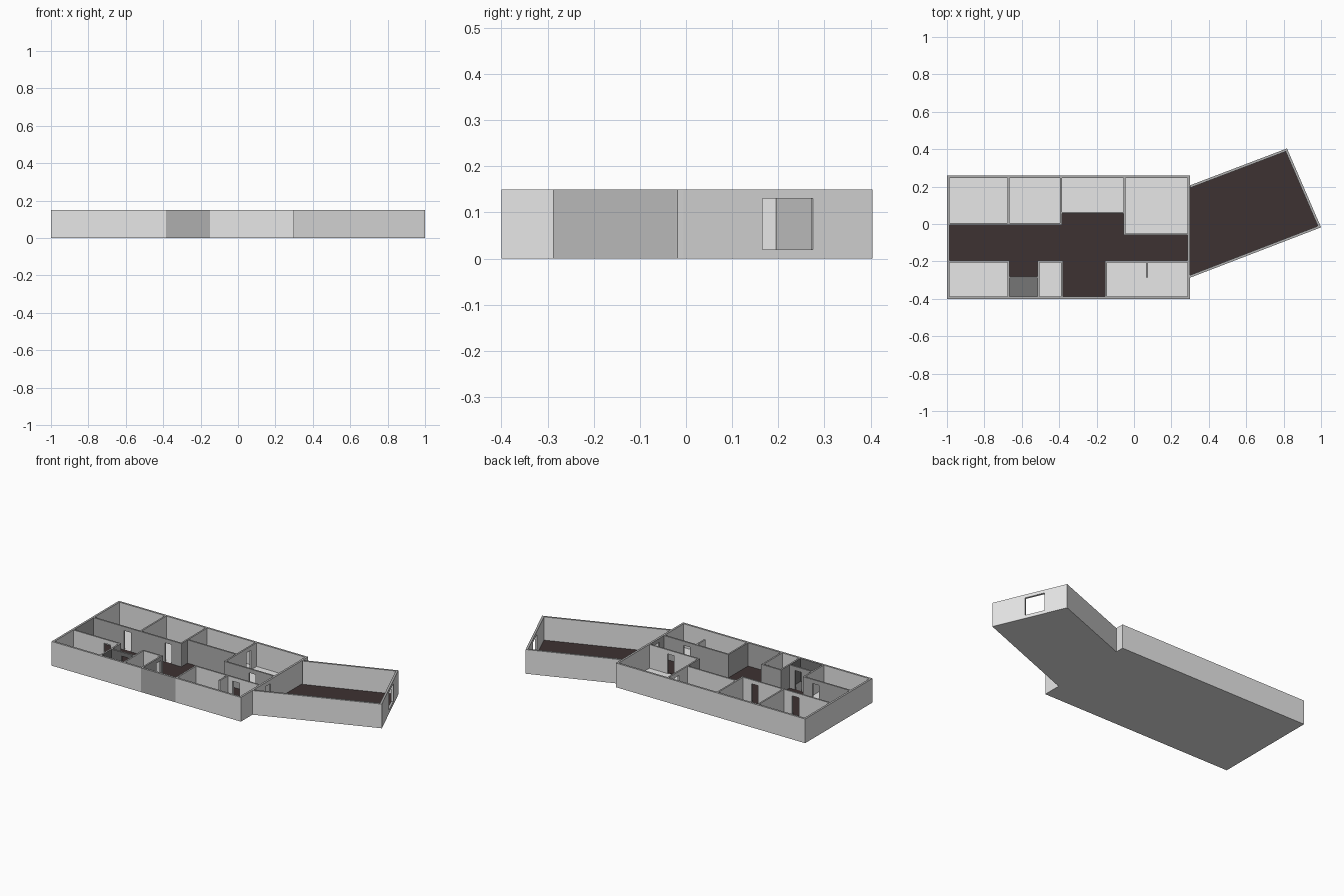
import bpy, bmesh, math
from mathutils import Vector, Matrix

cube = bpy.data.objects.get("Cube")
if cube:
    bpy.data.objects.remove(cube)

HEIGHT = 0.15
THICK = 0.013      # outer walls
THIN = 0.010       # partitions
DOOR = 0.045       # door width
DOOR_TOP = 0.125
FLOOR = 0.003


def material(name, r, g, b):
    m = bpy.data.materials.new(name)
    m.use_nodes = True
    m.diffuse_color = (r, g, b, 1)
    m.node_tree.nodes["Principled BSDF"].inputs["Base Color"].default_value = (r, g, b, 1)
    return m


MATS = [material("light_plaster", 0.8, 0.8, 0.8),
        material("mid_grey_plaster", 0.43, 0.43, 0.43),
        material("shaft_grey", 0.18, 0.18, 0.18),
        material("dark_carpet", 0.048, 0.032, 0.032)]
LIGHT, MID, SHAFT, CARPET = range(4)

# Floor areas of the corridor, and of the service shaft: x0, x1, y0, y1
HALL = {"corridor": (-1, -0.05, -0.2, 0), "corridor_east": (-0.05, 0.3, -0.2, -0.055),
        "lobby": (-0.39, -0.05, 0, 0.06), "alcove": (-0.67, -0.51, -0.285, -0.2),
        "entrance": (-0.385, -0.15, -0.395, -0.2)}
SHAFT_AREA = (-0.67, -0.51, -0.395, -0.285)
ENTRANCE_FRONT = (-0.385, -0.15, -0.43, -0.4)


def inside(p, r):
    return r[0] < p.x < r[1] and r[2] < p.y < r[3]


def wall_colour(face):
    """Paint a wall face after the space that it looks into."""
    if face.normal.z > 0.5:
        return MID
    if face.normal.z < -0.5:
        return LIGHT
    p = face.calc_center_median() + face.normal * 0.01
    if inside(p, SHAFT_AREA):
        return SHAFT
    if inside(p, ENTRANCE_FRONT) or any(inside(p, r) for r in HALL.values()):
        return MID
    return LIGHT


def finish(name, bm):
    mesh = bpy.data.meshes.new(name)
    bm.to_mesh(mesh)
    bm.free()
    for m in MATS:
        mesh.materials.append(m)
    ob = bpy.data.objects.new(name, mesh)
    bpy.context.collection.objects.link(ob)
    return ob


def add_box(bm, x0, x1, y0, y1, z0, z1):
    size = Matrix.Diagonal((x1 - x0, y1 - y0, z1 - z0, 1))
    centre = Vector((x0 + x1, y0 + y1, z0 + z1)) / 2
    bmesh.ops.create_cube(bm, size=1, matrix=Matrix.Translation(centre) @ size)


def wall(name, a, b, thick=THIN, shift=0, openings=(), splits=()):
    """Wall from a to b; openings are (start, end, bottom, top) along it."""
    a, b = Vector(a), Vector(b)
    d = b - a
    y0, y1 = shift - thick / 2, shift + thick / 2
    bm = bmesh.new()
    at = 0
    for s, e, low, high in sorted(openings):
        add_box(bm, at, s, y0, y1, 0, HEIGHT)
        add_box(bm, s, e, y0, y1, high, HEIGHT)
        if low > 0:
            add_box(bm, s, e, y0, y1, 0, low)
        at = e
    add_box(bm, at, d.length, y0, y1, 0, HEIGHT)
    for s in splits:
        bmesh.ops.bisect_plane(bm, geom=bm.verts[:] + bm.edges[:] + bm.faces[:],
                               plane_co=(s, 0, 0), plane_no=(1, 0, 0))
    bm.transform(Matrix.Translation((a.x, a.y, 0)) @ Matrix.Rotation(math.atan2(d.y, d.x), 4, 'Z'))
    bm.normal_update()
    for f in bm.faces:
        f.material_index = wall_colour(f)
    return finish(name, bm)


def doors_at(start, centres):
    return [(c - start - DOOR / 2, c - start + DOOR / 2, 0, DOOR_TOP) for c in centres]


def wall_x(name, y, x0, x1, doors=(), splits=(), thick=THIN):
    wall(name, (x0, y), (x1, y), thick, 0, doors_at(x0, doors), [s - x0 for s in splits])


def wall_y(name, x, y0, y1, doors=(), splits=(), thick=THIN):
    wall(name, (x, y0), (x, y1), thick, 0, doors_at(y0, doors), [s - y0 for s in splits])


def plate(name, points, z0, z1, colour):
    bm = bmesh.new()
    face = bm.faces.new([bm.verts.new((x, y, z0)) for x, y in points])
    new = bmesh.ops.extrude_face_region(bm, geom=[face])["geom"]
    bmesh.ops.translate(bm, verts=[v for v in new if isinstance(v, bmesh.types.BMVert)],
                        vec=(0, 0, z1 - z0))
    bmesh.ops.recalc_face_normals(bm, faces=bm.faces[:])
    for f in bm.faces:
        f.material_index = colour
    finish(name, bm)


def corners(x0, x1, y0, y1):
    return [(x0, y0), (x1, y0), (x1, y1), (x0, y1)]


# Floors
h = THICK / 2
WING = [(0.3, -0.287), (1.0, -0.018), (0.818, 0.404), (0.3, 0.207)]
wing_floor = [(0.298, -0.28), (0.993, -0.016), (0.815, 0.397), (0.298, 0.2)]
plate("main_floor", corners(-0.998, 0.298, -0.398, 0.258), 0, FLOOR, LIGHT)
plate("wing_base", wing_floor, 0, FLOOR, LIGHT)
plate("wing_carpet", wing_floor, FLOOR, 2 * FLOOR, CARPET)
for part, area in HALL.items():
    x0, x1, y0, y1 = area
    plate(part + "_carpet", corners(max(x0, -0.995), min(x1, 0.295), y0, y1),
          FLOOR, 2 * FLOOR, CARPET)
plate("shaft_floor", corners(*SHAFT_AREA), FLOOR, 2 * FLOOR, SHAFT)

# Outer walls of the main block
wall_x("front_wall", -0.4 + h, -1, 0.3, splits=(-0.67, -0.51, -0.385, -0.15), thick=THICK)
wall_x("back_wall", 0.26 - h, -1, 0.3, splits=(-0.39,), thick=THICK)
wall_y("west_wall", -1 + h, -0.4, 0.26, splits=(-0.2, 0), thick=THICK)
wall_y("east_wall", 0.3 - h, -0.4, 0.26, doors=(-0.13,), splits=(-0.2, -0.055), thick=THICK)

# Back rooms
wall_x("back_west_corridor_wall", 0, -0.99, -0.385, doors=(-0.755, -0.475))
wall_x("lobby_back_wall", 0.06, -0.39, -0.05)
wall_x("back_east_corridor_wall", -0.055, -0.055, 0.29, doors=(0.14,))
wall_y("back_west_partition", -0.67, 0, 0.25)
wall_y("back_middle_partition", -0.39, 0, 0.25, splits=(0.06,))
wall_y("back_east_partition", -0.05, -0.055, 0.25, doors=(0.168,), splits=(0.06,))

# Front rooms
wall_x("front_west_corridor_wall", -0.2, -0.99, -0.665, doors=(-0.753,))
wall_x("small_room_corridor_wall", -0.2, -0.515, -0.38)
wall_x("front_east_corridor_wall", -0.2, -0.155, 0.29, doors=(0.13,))
wall_x("shaft_wall", -0.285, -0.67, -0.51, doors=(-0.575,))
wall_y("alcove_west_wall", -0.67, -0.39, -0.2, splits=(-0.285,))
wall_y("alcove_east_wall", -0.51, -0.39, -0.2, splits=(-0.285,))
wall_y("entrance_west_wall", -0.385, -0.39, -0.2, doors=(-0.235,))
wall_y("entrance_east_wall", -0.15, -0.39, -0.2)
wall_y("short_screen", 0.07, -0.285, -0.2)

# Angled wing, with walls laid inside its outline and a window in its end
wall("wing_front_wall", WING[0], WING[1], THICK, h)
wall("wing_end_wall", WING[1], WING[2], THICK, h, [(0.2, 0.32, 0.02, 0.13)])
wall("wing_back_wall", WING[2], WING[3], THICK, h)
